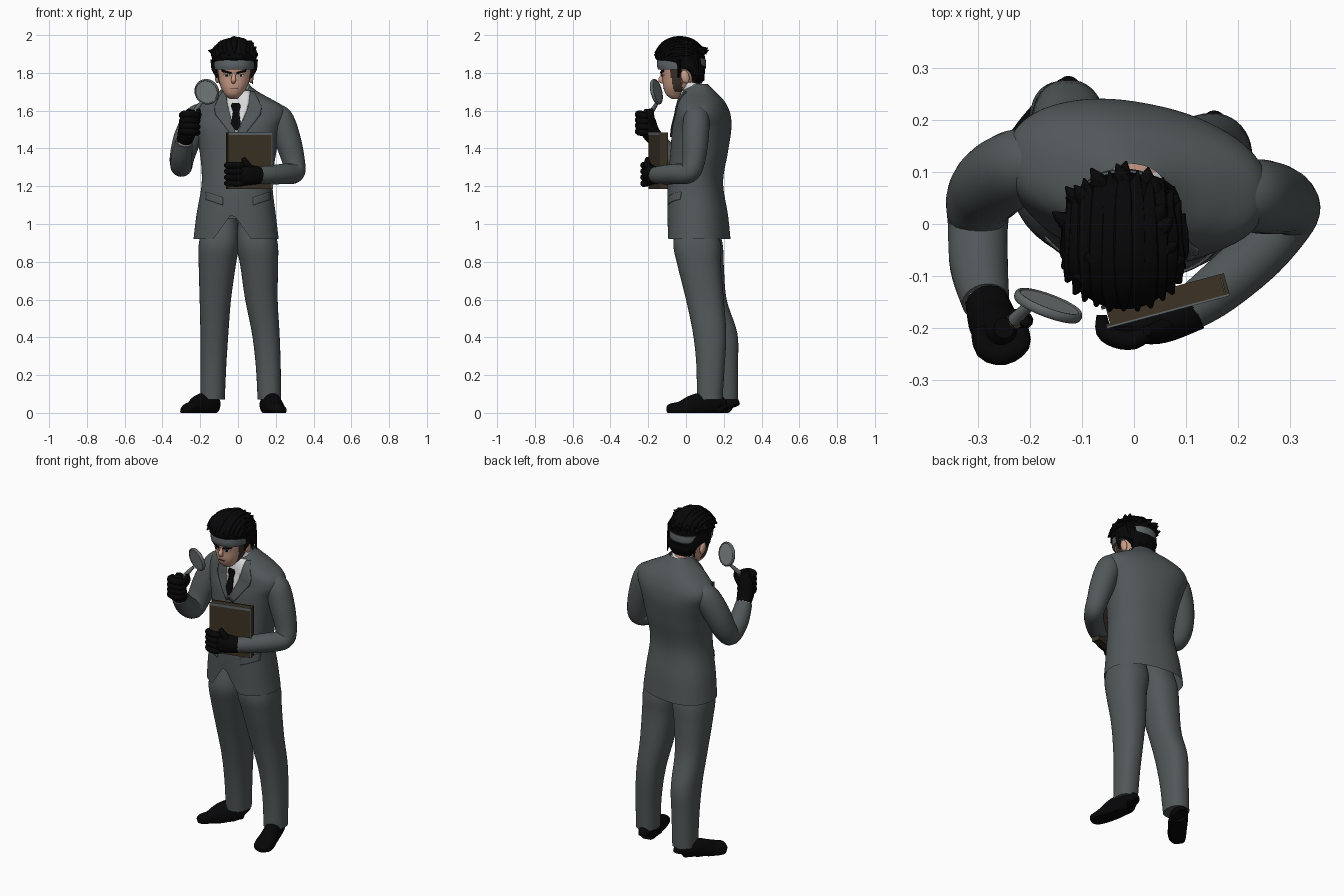
import bpy, bmesh, math, random
from mathutils import Vector, Matrix
from mathutils.bvhtree import BVHTree

if "Cube" in bpy.data.objects:
    bpy.data.objects.remove(bpy.data.objects["Cube"])

random.seed(4)


def material(name, *rgb):
    m = bpy.data.materials.new(name)
    m.diffuse_color = (*rgb, 1)
    m.use_nodes = True
    m.node_tree.nodes["Principled BSDF"].inputs["Base Color"].default_value = m.diffuse_color
    return m


SUIT = material("suit_grey", .083, .097, .101)
BLACK = material("black", .002, .002, .0025)
SKIN = material("skin", .6, .34, .25)
WHITE = material("shirt_white", .72, .72, .72)
BAND = material("band_grey", .11, .13, .135)
STUBBLE = material("sideburn_brown", .05, .032, .025)
BOOK = material("book_brown", .045, .032, .018)
GLASS = material("lens_grey", .2, .225, .23)
METAL = material("metal_grey", .12, .135, .14)


def build(name, rings, mat, closed=True, cap=True):
    """Skin a list of point rings into one object."""
    bm = bmesh.new()
    vs = [[bm.verts.new(p) for p in r] for r in rings]
    for a, b in zip(vs, vs[1:]):
        for i in range(len(a) if closed else len(a) - 1):
            j = (i + 1) % len(a)
            bm.faces.new((a[i], a[j], b[j], b[i]))
    if closed and cap:
        bm.faces.new(vs[0])
        bm.faces.new(vs[-1])
    bmesh.ops.recalc_face_normals(bm, faces=bm.faces)
    me = bpy.data.meshes.new(name)
    bm.to_mesh(me)
    bm.free()
    ob = bpy.data.objects.new(name, me)
    bpy.context.collection.objects.link(ob)
    me.materials.append(mat)
    return ob


def spline(rows, k):
    """Catmull-Rom through rows of numbers."""
    out = []
    for i in range(len(rows) - 1):
        p = [rows[max(0, min(len(rows) - 1, i + d))] for d in (-1, 0, 1, 2)]
        for s in range(k):
            t = s / k
            out.append([.5 * (2*b + (c - a)*t + (2*a - 5*b + 4*c - d)*t*t + (3*b - a - 3*c + d)*t**3)
                        for a, b, c, d in zip(*p)])
    return out + [list(rows[-1])]


def loft(name, rows, mat, n=40, k=5, power=2.3, yaw=0, warp=None, cap=True):
    """Horizontal rounded sections: z, centre x, centre y, half width, half depth."""
    rings, e = [], 2 / power
    for z, cx, cy, rx, ry in spline(rows, k):
        ring = []
        for i in range(n):
            c, s = math.cos(math.tau*i/n), math.sin(math.tau*i/n)
            v = Vector((abs(rx) * math.copysign(abs(c)**e, c), abs(ry) * math.copysign(abs(s)**e, s), 0))
            v.rotate(Matrix.Rotation(math.radians(yaw), 3, 'Z'))
            v += Vector((cx, cy, z))
            ring.append(warp(v) if warp else v)
        rings.append(ring)
    return build(name, rings, mat, cap=cap)


def tube(name, rows, mat, n=16, k=5, floor=None):
    """Swept oval along a path: x, y, z, side radius, other radius."""
    pts = spline([r if len(r) == 5 else (*r, r[3]) for r in rows], k)
    P = [Vector(p[:3]) for p in pts]
    rings, u = [], None
    for i, p in enumerate(pts):
        t = (P[min(i+1, len(P)-1)] - P[max(i-1, 0)]).normalized()
        if u is None:
            u = t.cross(Vector((0, 0, 1)) if abs(t.z) < .9 else Vector((0, 1, 0)))
        u = (u - t * u.dot(t)).normalized()
        w = u.cross(t)
        ring = [P[i] + u*p[3]*math.cos(math.tau*j/n) + w*p[4]*math.sin(math.tau*j/n) for j in range(n)]
        if floor is not None:
            for v in ring:
                v.z = max(v.z, floor)
        rings.append(ring)
    return build(name, rings, mat)


def plate(name, rows, target, mat, lift=.004, k=6, cols=8):
    """Thin panel laid on the front of a target; rows are z-left, x-left, z-right, x-right."""
    me = target.data
    tree = BVHTree.FromPolygons([v.co for v in me.vertices], [p.vertices[:] for p in me.polygons])
    rings = []
    for a, b in zip(rows, rows[1:]):
        for s in range(k + 1):
            zl, xl, zr, xr = [p + (q - p)*s/k for p, q in zip(a, b)]
            line = []
            for c in range(cols + 1):
                x, z = xl + (xr - xl)*c/cols, zl + (zr - zl)*c/cols
                hit = tree.ray_cast(Vector((x, -1, z)), Vector((0, 1, 0)))[0]
                line.append(Vector((x, (hit.y if hit else 0) - lift, z)))
            rings.append(line)
    ob = build(name, rings, mat, closed=False)
    m = ob.modifiers.new("thickness", 'SOLIDIFY')
    m.thickness, m.offset = .006, 0
    return ob


def primitive(op, name, mat, matrix, scale=(1, 1, 1), **kw):
    op(**kw)
    ob = bpy.context.object
    ob.name = name
    ob.matrix_world = matrix @ Matrix.Diagonal((*scale, 1))
    ob.data.materials.append(mat)
    return ob


# Jacket, with the front hem cut away in an inverted V
def hem(v):
    if v.z < 1.15 and v.y < .03:
        v.z += .14 * max(0, 1 - abs(v.x + .03)/.1) * (1.15 - v.z)/.23
    return v


jacket = loft("jacket", [(.92, -.01, .07, .226, .16), (1.05, -.01, .062, .21, .155), (1.22, -.005, .05, .187, .142),
                         (1.38, 0, .07, .203, .147), (1.5, 0, .083, .23, .15), (1.57, .005, .09, .255, .138),
                         (1.62, .005, .087, .24, .125), (1.66, 0, .08, .18, .11), (1.695, 0, .07, .115, .088),
                         (1.725, 0, .065, .073, .065), (1.74, 0, .06, .06, .055)], SUIT, n=72, k=6, yaw=-11,
              warp=hem, cap=False)
# Shirt, tie, lapels and pocket flaps
plate("shirt_front", [(1.705, -.06, 1.705, .065), (1.62, -.055, 1.62, .055), (1.48, -.012, 1.48, -.006)], jacket, WHITE)
plate("tie", [(1.64, -.03, 1.64, .006), (1.625, -.038, 1.625, .014), (1.595, -.026, 1.595, .006),
              (1.53, -.036, 1.53, .014), (1.495, -.013, 1.495, -.003)], jacket, BLACK, lift=.009)
for s in (-1, 1):
    plate("lapel", [(1.70, s*.065, 1.70, s*.085), (1.63, s*.056, 1.62, s*.125), (1.60, s*.048, 1.58, s*.12),
                    (1.47, -.009 + s*.002, 1.46, s*.025)], jacket, SUIT, lift=.005)
    plate("pocket_flap", [(1.14, s*.08, 1.17, s*.17), (1.10, s*.08, 1.13, s*.17)], jacket, SUIT, lift=.002)


# Neck and shirt collar, lower at the back
def collar(v):
    v.z -= .5 * max(0, v.y - .04)
    return v


loft("shirt_collar", [(1.69, 0, .05, .07, .066), (1.72, -.002, .04, .064, .06), (1.75, -.004, .036, .058, .055)],
     WHITE, warp=collar)
loft("neck", [(1.66, 0, .06, .06, .06), (1.74, -.01, .025, .052, .052), (1.81, -.02, .0, .055, .06)], SKIN)

# Trouser legs and shoes
loft("leg_right", [(1.03, -.09, .065, .085, .09), (.9, -.1, .068, .107, .125), (.78, -.11, .085, .098, .115),
                   (.6, -.12, .12, .083, .095), (.42, -.125, .172, .074, .1), (.25, -.13, .19, .068, .085),
                   (.07, -.135, .2, .065, .075)], SUIT)
loft("leg_left", [(1.03, .09, .05, .085, .09), (.9, .1, .058, .11, .125), (.78, .112, .07, .1, .115),
                  (.6, .124, .1, .086, .1), (.42, .147, .125, .073, .088), (.25, .16, .13, .066, .075),
                  (.07, .166, .125, .062, .068)], SUIT)
for side, heel, toe in (("right", (-.122, .24), (-.285, .02)), ("left", (.152, .175), (.218, -.1))):
    prof = ((0, .03, .025, .045), (.05, .045, .042, .055), (.3, .045, .05, .065), (.55, .03, .05, .06),
            (.75, .02, .054, .04), (.93, .018, .045, .03), (1, .015, .015, .015))
    tube("shoe_" + side, [(*(h + (t - h)*f for h, t in zip(heel, toe)), z, w, hh) for f, z, w, hh in prof],
         BLACK, n=24, floor=0)

# Sleeves and cuff
tube("sleeve_right", [(-.17, .13, 1.6, .04), (-.213, .115, 1.565, .07), (-.265, .085, 1.46, .074), (-.295, .05, 1.36, .066),
                      (-.3, 0, 1.308, .058), (-.298, -.08, 1.36, .056), (-.285, -.15, 1.437, .046)], SUIT, n=24)
tube("sleeve_left", [(.18, .06, 1.6, .04), (.222, .055, 1.56, .068), (.262, .05, 1.45, .07), (.295, .04, 1.33, .06),
                     (.297, .015, 1.272, .055), (.24, -.055, 1.265, .054), (.16, -.125, 1.26, .05), (.10, -.168, 1.258, .042)],
     SUIT, n=24)
tube("cuff_right", [(-.289, -.13, 1.415, .041), (-.281, -.158, 1.445, .041)], WHITE)

# Gloved hands
tube("palm_right", [(-.283, -.15, 1.44, .042), (-.27, -.19, 1.49, .048), (-.26, -.205, 1.55, .044),
                    (-.25, -.2, 1.605, .02)], BLACK)
tube("palm_left", [(.115, -.16, 1.257, .045), (.05, -.19, 1.26, .04, .055), (0, -.198, 1.262, .03, .06),
                   (-.04, -.198, 1.265, .015, .045)], BLACK)
for i in range(4):
    z = 1.485 + .03*i
    tube("finger_right", [(-.298, -.2, z, .016), (-.285, -.24, z + .005, .021), (-.25, -.25, z + .005, .021),
                          (-.218, -.23, z, .019), (-.215, -.2, z, .012)], BLACK, n=10, k=3)
    z = 1.215 + .032*i
    tube("finger_left", [(.03, -.205, z, .014), (0, -.222, z, .019), (-.035, -.22, z, .018),
                         (-.058, -.205, z, .016), (-.062, -.175, z, .01)], BLACK, n=10, k=3)
tube("thumb_right", [(-.24, -.18, 1.53, .018), (-.212, -.185, 1.57, .018), (-.21, -.185, 1.61, .01)], BLACK, n=10)
tube("thumb_left", [(.07, -.19, 1.28, .02), (.045, -.205, 1.32, .018), (.025, -.205, 1.35, .01)], BLACK, n=10)

# Head, with sideburns coloured by position
head = loft("head", [(1.662, -.025, -.058, .02, .018), (1.685, -.025, -.058, .044, .047), (1.725, -.022, -.042, .07, .078),
                     (1.78, -.02, -.033, .088, .093), (1.84, -.02, -.033, .097, .105), (1.9, -.02, -.033, .095, .105),
                     (1.95, -.02, -.03, .05, .06)], SKIN, n=64, k=8)
head.data.materials.append(STUBBLE)
for f in head.data.polygons:
    c = f.center
    if 1.70 < c.z < 1.83 and -.075 + (1.76 - c.z)*.2 < c.y < -.02 and abs(c.x + .02) > .03:
        f.material_index = 1
tube("nose", [(-.022, -.12, 1.805, .007), (-.023, -.128, 1.78, .01), (-.024, -.134, 1.762, .013),
              (-.024, -.12, 1.75, .01)], SKIN, n=12)
for s in (-1, 1):
    primitive(bpy.ops.mesh.primitive_uv_sphere_add, "ear", SKIN,
              Matrix.Translation((-.02 + s*.089, -.005, 1.78)) @ Matrix.Rotation(.25, 4, 'X'), (.014, .022, .036),
              segments=16, ring_count=10)
    plate("eye", [(1.79, -.022 + s*.022, 1.793, -.022 + s*.053), (1.781, -.022 + s*.022, 1.784, -.022 + s*.05)],
          head, WHITE, lift=.002)
    plate("iris", [(1.792, -.022 + s*.031, 1.792, -.022 + s*.042), (1.782, -.022 + s*.031, 1.782, -.022 + s*.042)],
          head, BLACK, lift=.004, cols=3)
    plate("eyebrow", [(1.803, -.022 + s*.014, 1.817, -.022 + s*.065), (1.793, -.022 + s*.014, 1.806, -.022 + s*.062)],
          head, BLACK)
plate("mouth", [(1.72, -.042, 1.72, -.004), (1.717, -.04, 1.717, -.006)], head, STUBBLE, lift=.001)
loft("headband", [(1.818, -.02, -.026, .104, .122), (1.84, -.02, -.024, .107, .13), (1.875, -.02, -.024, .107, .128)], BAND)

# Hair mass and swept-back locks
loft("hair", [(1.745, -.01, .055, .06, .03), (1.785, -.012, .058, .088, .04), (1.815, -.015, .04, .103, .06),
              (1.828, -.018, .003, .112, .102), (1.855, -.02, -.01, .115, .11), (1.872, -.02, -.03, .117, .13),
              (1.91, -.02, -.032, .114, .128), (1.945, -.02, -.03, .09, .105), (1.97, -.02, -.025, .055, .068),
              (1.98, -.02, -.02, .02, .03)], BLACK, power=2.1)
for i in range(13):
    a = math.radians(-78 + 13*i)
    w, rows = math.cos(a), []
    lag, lift = random.uniform(-10, 10), random.uniform(-.005, .008)
    for j, r in enumerate((.004, .02, .023, .021, .018, .002)):
        t = math.radians(4 + lag + 32*j)
        out = 1.14 if j in (0, 5) else random.uniform(.97, 1.04)
        rows.append((-.02 + .106*math.sin(a)*out, -.03 - .122*math.cos(t)*w**.6*out,
                     1.885 + (.092 + lift)*math.sin(t)*w, r, r*.7))
    tube("hair_lock", rows, BLACK, n=8, k=4)
for i in range(22):
    b, h = math.tau*i/22 + random.uniform(-.1, .1), random.uniform(.15, .85)
    d = Vector((.112*math.cos(b)*math.cos(h), .12*math.sin(b)*math.cos(h), .092*math.sin(h)))
    p, sweep = Vector((-.02, -.03, 1.885)), Vector((random.uniform(-.02, .02), .02, .008))
    tube("hair_tuft", [(*(p + d*.8), .026), (*(p + d + sweep*.4), .018), (*(p + d*1.13 + sweep), .002)], BLACK, n=8)
for i in range(9):
    x = -.09 + .02*i
    y = .03 + .05*math.cos((x + .01)*14)
    tube("nape_lock", [(x, y - .01, 1.9, .02), (x, y + .003, 1.83, .016),
                       (x*1.1, y + random.uniform(0, .02), 1.75 + random.uniform(-.01, .02), .002)], BLACK, n=8)
for s in (-1, 1):
    tube("sideburn_lock", [(-.02 + s*.1, -.035, 1.87, .025, .012), (-.02 + s*.1, -.035, 1.82, .02, .01),
                           (-.02 + s*.09, -.04, 1.775, .004)], BLACK, n=8)

# Notebook: pages between two covers, with grey edging along the top and the spine
book = Matrix.Translation((.06, -.147, 1.335)) @ Matrix.Rotation(math.radians(15), 4, 'Z')
for name, mat, pos, size in (("book_pages", BOOK, (0, 0, .002), (.228, .03, .292)),
                             ("book_front_cover", BOOK, (0, -.018, 0), (.245, .007, .3)),
                             ("book_back_cover", BOOK, (0, .018, 0), (.245, .007, .3)),
                             ("book_spine", BOOK, (.119, 0, 0), (.007, .04, .3)),
                             ("book_top_edging", BAND, (0, -.0215, .143), (.243, .004, .016)),
                             ("book_side_edging", BAND, (.119, -.0215, 0), (.008, .004, .3))):
    primitive(bpy.ops.mesh.primitive_cube_add, name, mat, book @ Matrix.Translation(pos), size, size=1)

# Magnifying glass: lens, rim and handle
turn = Vector((-.34, -.91, -.21)).to_track_quat('Z', 'Y').to_matrix().to_4x4()
lens = Matrix.Translation((-.165, -.157, 1.70)) @ turn
primitive(bpy.ops.mesh.primitive_cylinder_add, "lens", GLASS, lens, vertices=40, radius=.062, depth=.014)
primitive(bpy.ops.mesh.primitive_torus_add, "lens_rim", METAL, lens, (1, 1, 1.6),
          major_segments=40, minor_segments=10, major_radius=.063, minor_radius=.006)
tube("lens_handle", [(-.192, -.152, 1.645, .008), (-.21, -.165, 1.622, .011), (-.235, -.19, 1.585, .014)], METAL)
tube("lens_grip", [(-.228, -.185, 1.595, .016), (-.26, -.21, 1.52, .017), (-.275, -.215, 1.465, .015)], BOOK)

# Smooth shading with crisp corners
bpy.ops.object.select_all(action='SELECT')
bpy.context.view_layer.objects.active = jacket
bpy.ops.object.shade_smooth_by_angle(angle=math.radians(40))
